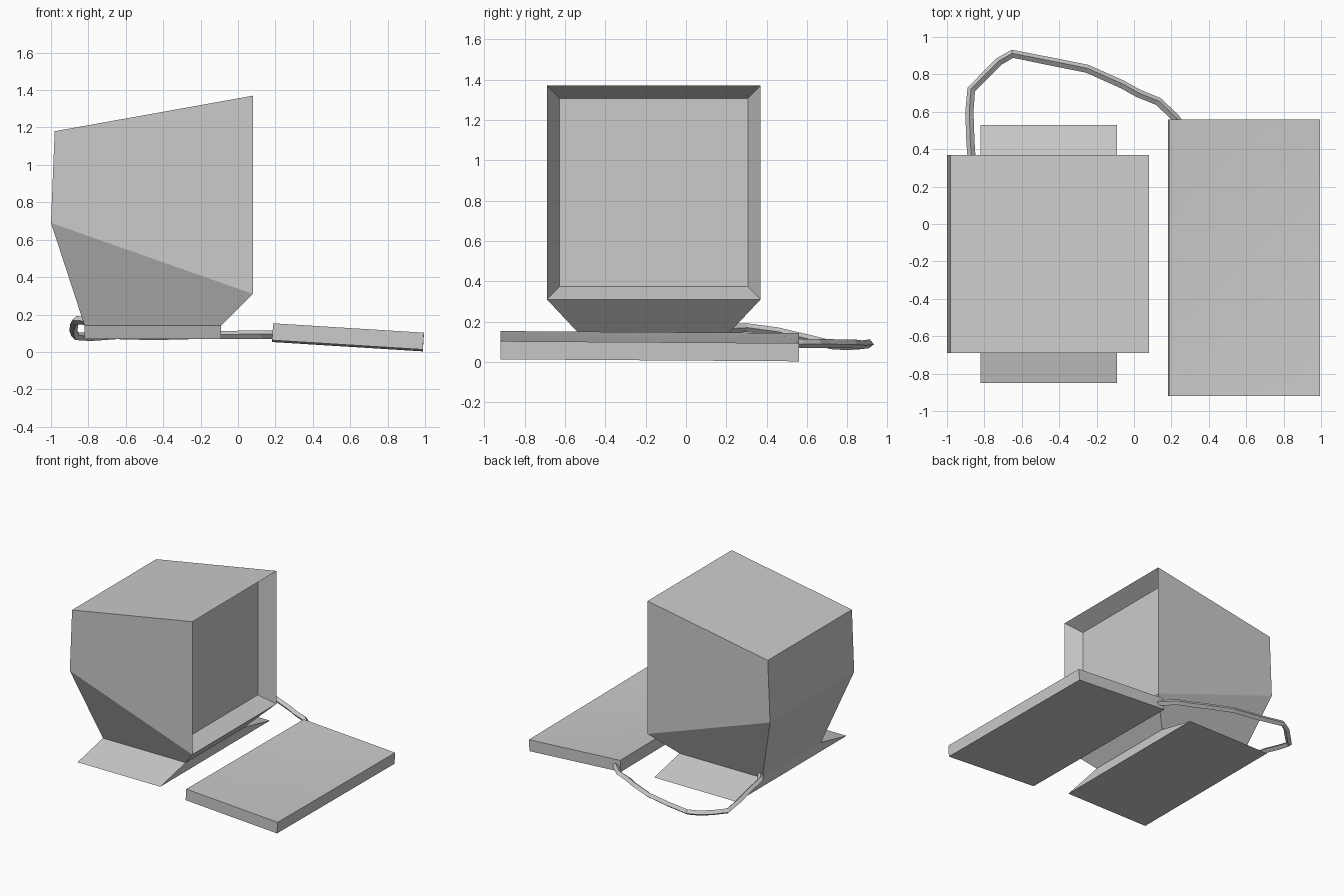
import bpy, bmesh

if "Cube" in bpy.data.objects:
    bpy.data.objects.remove(bpy.data.objects["Cube"])

MID_Y = -0.16  # the monitor is symmetric about this line


def finish(name, bm):
    bmesh.ops.recalc_face_normals(bm, faces=bm.faces)
    mesh = bpy.data.meshes.new(name)
    bm.to_mesh(mesh)
    bm.free()
    obj = bpy.data.objects.new(name, mesh)
    bpy.context.collection.objects.link(obj)
    return obj


def ring(bm, back, front, half):
    """Four corners: back and front are (x, z), half is the half width in y."""
    return [bm.verts.new((x, MID_Y + s * half, z))
            for (x, z), s in ((back, -1), (front, -1), (front, 1), (back, 1))]


def bridge(bm, a, b):
    return [bm.faces.new((a[i], a[(i + 1) % 4], b[(i + 1) % 4], b[i])) for i in range(4)]


# Monitor housing: tapered underside, upright box, recessed screen
bm = bmesh.new()
neck = ring(bm, (-0.82, 0.14), (-0.09, 0.14), 0.37)
belly = ring(bm, (-1.0, 0.69), (0.08, 0.31), 0.53)
top = ring(bm, (-0.98, 1.18), (0.08, 1.37), 0.53)
bm.faces.new(neck)
bridge(bm, neck, belly)
screen = bridge(bm, belly, top)[1]
bm.faces.new(top)
bmesh.ops.recalc_face_normals(bm, faces=bm.faces)
bmesh.ops.inset_region(bm, faces=[screen], thickness=0.09)
for v in screen.verts:
    v.co.x = -0.04
finish("monitor_housing", bm)

# Foot flaring out sideways under the housing
bm = bmesh.new()
low = ring(bm, (-0.82, 0.07), (-0.09, 0.07), 0.69)
high = ring(bm, (-0.82, 0.14), (-0.09, 0.14), 0.37)
bridge(bm, low, high)
bm.faces.new(low)
finish("monitor_foot", bm)

# Keyboard: tilted slab with a faint dished top
bm = bmesh.new()
bmesh.ops.create_cube(bm, size=1)
for v in bm.verts:
    x, y, z = v.co
    v.co = (0.588 + 0.806 * x + 0.006 * z, -0.18 + 1.48 * y,
            0.078 - 0.05 * x - 0.010 * y + 0.09 * z)
lid = max(bm.faces, key=lambda f: f.calc_center_median().z)
bmesh.ops.inset_region(bm, faces=[lid], thickness=0.13, depth=-0.008)
keyboard = finish("keyboard", bm)
bpy.context.view_layer.objects.active = keyboard
keyboard.select_set(True)
bpy.ops.object.shade_smooth_by_angle(angle=0.5)
keyboard.select_set(False)

# Cable from the back of the monitor to the keyboard
path = [(-0.80, 0.20, 0.165), (-0.865, 0.30, 0.17), (-0.875, 0.45, 0.15),
        (-0.88, 0.60, 0.115), (-0.87, 0.72, 0.085), (-0.79, 0.80, 0.08),
        (-0.72, 0.87, 0.085), (-0.65, 0.91, 0.09), (-0.45, 0.87, 0.085),
        (-0.25, 0.83, 0.09), (-0.06, 0.745, 0.09), (0.02, 0.70, 0.092),
        (0.13, 0.655, 0.092), (0.22, 0.57, 0.092), (0.24, 0.54, 0.092)]
curve = bpy.data.curves.new("cable", 'CURVE')
curve.dimensions = '3D'
curve.bevel_depth = 0.022
curve.bevel_resolution = 0
curve.use_fill_caps = True
spline = curve.splines.new('POLY')
spline.points.add(len(path) - 1)
for point, co in zip(spline.points, path):
    point.co = (*co, 1)
spline.use_smooth = False
cable = bpy.data.objects.new("cable", curve)
bpy.context.collection.objects.link(cable)
bpy.context.view_layer.objects.active = cable
cable.select_set(True)
bpy.ops.object.convert(target='MESH')
